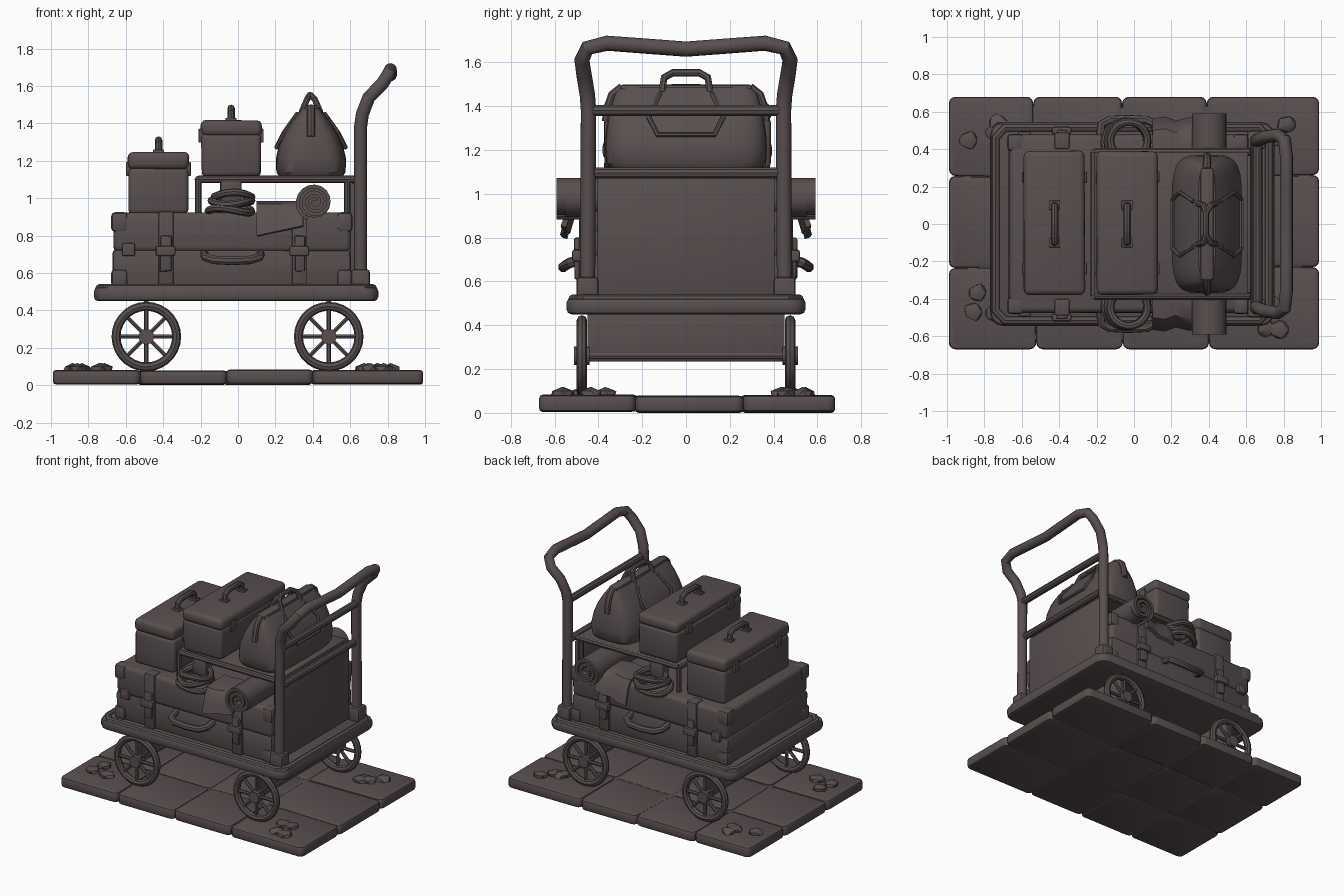
import bpy, bmesh, math, random
from mathutils import Vector, Matrix

if "Cube" in bpy.data.objects:
    bpy.data.objects.remove(bpy.data.objects["Cube"])

random.seed(4)
mat = bpy.data.materials.new("dark brown")
mat.diffuse_color = (0.10, 0.078, 0.078, 1)
mat.use_nodes = True
mat.node_tree.nodes["Principled BSDF"].inputs["Base Color"].default_value = mat.diffuse_color


def finish(name, bm):
    bmesh.ops.recalc_face_normals(bm, faces=bm.faces)
    me = bpy.data.meshes.new(name)
    bm.to_mesh(me)
    bm.free()
    ob = bpy.data.objects.new(name, me)
    bpy.context.collection.objects.link(ob)
    me.materials.append(mat)
    return ob


def box(name, x, y, z, bev=0.01, seg=2, wobble=0.0):
    """Rounded box from (min, max) ranges."""
    bm = bmesh.new()
    bmesh.ops.create_cube(bm, size=1)
    for v in bm.verts:
        v.co = Vector([(r[0] + r[1]) / 2 + c * (r[1] - r[0]) + random.uniform(-wobble, wobble)
                       for r, c in zip((x, y, z), v.co)])
    bmesh.ops.bevel(bm, geom=bm.edges[:], offset=bev, segments=seg, profile=0.5, affect='EDGES')
    return finish(name, bm)


def prism(name, pts, z0, z1, bev, corner=0.0):
    """Extruded outline with rounded upright corners and rims."""
    bm = bmesh.new()
    f = bm.faces.new([bm.verts.new((p[0], p[1], z0)) for p in pts])
    ext = bmesh.ops.extrude_face_region(bm, geom=[f])
    for v in ext['geom']:
        if isinstance(v, bmesh.types.BMVert):
            v.co.z = z1
    if corner:
        up = [e for e in bm.edges if abs(e.verts[0].co.z - e.verts[1].co.z) > 1e-4]
        bmesh.ops.bevel(bm, geom=up, offset=corner, segments=3, profile=0.5, affect='EDGES')
    rim = [e for e in bm.edges if abs(e.verts[0].co.z - e.verts[1].co.z) < 1e-4]
    bmesh.ops.bevel(bm, geom=rim, offset=bev, segments=2, profile=0.5, affect='EDGES')
    return finish(name, bm)


def tube(name, pts, r, sides=10, closed=False):
    """Round tube along a path."""
    cu = bpy.data.curves.new(name, 'CURVE')
    cu.dimensions = '3D'
    cu.bevel_depth = r
    cu.bevel_resolution = max(0, sides // 2 - 2)
    cu.use_fill_caps = True
    sp = cu.splines.new('POLY')
    sp.points.add(len(pts) - 1)
    for p, c in zip(sp.points, pts):
        p.co = (*c, 1)
    sp.use_cyclic_u = closed
    cu.materials.append(mat)
    ob = bpy.data.objects.new(name, cu)
    bpy.context.collection.objects.link(ob)
    bpy.ops.object.select_all(action='DESELECT')
    ob.select_set(True)
    bpy.context.view_layer.objects.active = ob
    bpy.ops.object.convert(target='MESH')


def ring(name, c, r, minor, axis, n=24, sides=8):
    pts = []
    for i in range(n):
        a = math.tau * i / n
        u, v = r * math.cos(a), r * math.sin(a)
        pts.append((c[0] + u, c[1], c[2] + v) if axis == 'y' else (c[0] + u, c[1] + v, c[2] + 0.012 * math.sin(a * 2 + c[2] * 60)))
    tube(name, pts, minor, sides, True)


# Stone base: 4 x 3 slabs with uneven seams
xs, ys = (-0.99, -0.53, -0.07, 0.39, 0.99), (-0.67, -0.225, 0.26, 0.68)
grid = {}
for i, x in enumerate(xs):
    for j, y in enumerate(ys):
        inner = 0.015
        grid[i, j] = (x + random.uniform(-inner, inner) * (0 < i < 4), y + random.uniform(-inner, inner) * (0 < j < 3))
for i in range(4):
    for j in range(3):
        q = [grid[i, j], grid[i + 1, j], grid[i + 1, j + 1], grid[i, j + 1]]
        lift = random.uniform(0, 0.01)
        prism("stone_slab", q, lift, 0.075 + lift, 0.016, 0.035)
box("slab_core", (-0.94, 0.94), (-0.62, 0.63), (0.008, 0.07), 0.005)

# Pebbles in the four corners
for cx, cy in ((-0.8, 0.48), (-0.8, -0.42), (0.78, 0.5), (0.76, -0.5)):
    for k in range(4):
        bm = bmesh.new()
        bmesh.ops.create_icosphere(bm, subdivisions=1, radius=0.055)
        px, py = cx + random.uniform(-0.09, 0.09), cy + random.uniform(-0.07, 0.07)
        for v in bm.verts:
            v.co = Vector((v.co.x * random.uniform(.8, 1.2) + px, v.co.y * random.uniform(.8, 1.1) + py, v.co.z * 0.65 + 0.083))
        finish("pebble", bm)

# Wheels with spokes, hubs, axle plates
for cx in (-0.49, 0.485):
    for s in (-1, 1):
        c = Vector((cx, s * 0.475, 0.26))
        ring("wheel_rim", c, 0.162, 0.024, 'y', 28)
        for k in range(8):
            a = math.tau * k / 8
            d = Vector((math.cos(a), 0, math.sin(a)))
            tube("wheel_spoke", [c + d * 0.03, c + d * 0.155], 0.012, 6)
        tube("wheel_hub", [c - Vector((0, 0.035, 0)), c + Vector((0, 0.035, 0))], 0.042, 12)
    tube("axle", [(cx, -0.46, 0.26), (cx, 0.46, 0.26)], 0.018, 8)
    box("axle_plate", (cx - 0.012, cx + 0.012), (-0.45, 0.45), (0.235, 0.47), 0.004)

# Cart platform and raised rim
prism("platform", [(-0.77, -0.545), (0.75, -0.545), (0.75, 0.545), (-0.77, 0.545)], 0.45, 0.525, 0.022, 0.07)
tube("platform_rim", [(-0.74, -0.46, .515), (-0.69, -0.515, .515), (0.67, -0.515, .515), (0.72, -0.46, .515),
                      (0.72, 0.46, .515), (0.67, 0.515, .515), (-0.69, 0.515, .515), (-0.74, 0.46, .515)], 0.026, 8, True)

# Push handle, cross bars, sockets
half = [(.655, .45, .52), (.655, .445, 1.38), (.665, .45, 1.45), (.70, .465, 1.54), (.77, .475, 1.61),
        (.805, .45, 1.665), (.815, .36, 1.687), (.815, .2, 1.675)]
tube("push_handle", [(x, -y, z) for x, y, z in half] + [(.815, 0, 1.66)] + half[::-1], 0.035, 12)
tube("upper_crossbar", [(0.66, -0.45, 1.38), (0.66, 0.45, 1.38)], 0.026)
tube("lower_crossbar", [(0.65, -0.45, 1.095), (0.65, 0.45, 1.095)], 0.026)
for s in (-1, 1):
    box("handle_socket", (0.605, 0.705), (s * 0.45 - 0.05, s * 0.45 + 0.05), (0.51, 0.62), 0.015)
box("back_panel", (0.60, 0.625), (-0.405, 0.405), (0.53, 1.08), 0.006)

# Large trunk: body, lid, corner caps, straps, buckles, handles
box("trunk_body", (-0.67, 0.605), (-0.47, 0.47), (0.52, 0.725), 0.02, 2, 0.004)
box("trunk_lid", (-0.665, 0.605), (-0.475, 0.475), (0.715, 0.92), 0.03, 3, 0.004)
for s in (-1, 1):
    def yr(a, b):
        return tuple(sorted((s * a, s * b)))
    for cx in (-0.385, 0.33):
        box("trunk_strap", (cx - 0.04, cx + 0.04), yr(0.4, 0.488), (0.53, 0.928), 0.008)
        box("strap_loose_end", (cx - 0.03, cx + 0.03), yr(0.48, 0.505), (0.61, 0.80), 0.008, 2, 0.006)
        box("strap_buckle", (cx - 0.055, cx + 0.05), yr(0.48, 0.52), (0.69, 0.745), 0.01)
    for x0, x1 in ((-0.678, -0.59), (0.53, 0.612)):
        for z0, z1 in ((0.525, 0.62), (0.82, 0.925)):
            box("trunk_corner", (x0, x1), yr(0.39, 0.482), (z0, z1), 0.02)
    box("trunk_clasp", (-0.62, -0.55), yr(0.46, 0.495), (0.69, 0.76), 0.01)
    tube("trunk_handle", [(-.18, s * .46, .70), (-.175, s * .53, .685), (-.13, s * .555, .67), (-.03, s * .56, .665),
                          (.07, s * .555, .67), (.115, s * .53, .685), (.12, s * .46, .70)], 0.024, 8)
    # Loose rope rings
    for k in range(3):
        ring("rope_ring", (-0.035 + 0.008 * (k - 1), s * (0.435 + 0.006 * k), 0.935 + 0.042 * k), 0.115 - 0.008 * k, 0.021, 'z', 24, 8)
    box("rope_hanger", (-0.095, 0.02), yr(0.33, 0.40), (0.98, 1.10), 0.012)
    # Blanket flap draped over the trunk edge
    bm = bmesh.new()
    path = [(0.30, 0.985, 0), (0.42, 0.985, 0), (0.50, 0.97, 0), (0.535, 0.92, .01), (0.55, 0.86, .02), (0.565, 0.80, .03)]
    rows = []
    for y, z, sh in path:
        rows.append([bm.verts.new((0.10 + 0.062 * k, s * (y + 0.012 * math.sin(k * 2.2)), z + sh * 0.45 * k)) for k in range(5)])
    for a, b in zip(rows, rows[1:]):
        for k in range(4):
            bm.faces.new((a[k], a[k + 1], b[k + 1], b[k]))
    bmesh.ops.recalc_face_normals(bm, faces=bm.faces)
    bmesh.ops.solidify(bm, geom=bm.faces[:], thickness=0.025)
    finish("blanket_flap", bm)

# Rolled blanket: spiral section run across the cart
bm = bmesh.new()
spiral = []
for k in range(43):
    t = k / 42
    a, r = t * math.tau * 2.6 + 0.5, 0.022 + 0.085 * t
    spiral.append((0.41 + r * math.cos(a), 0.98 + r * math.sin(a)))
ends = [[bm.verts.new((x, y, z)) for x, z in spiral] for y in (-0.59, 0.59)]
for k in range(42):
    bm.faces.new((ends[0][k], ends[0][k + 1], ends[1][k + 1], ends[1][k]))
bmesh.ops.recalc_face_normals(bm, faces=bm.faces)
bmesh.ops.solidify(bm, geom=bm.faces[:], thickness=0.02)
finish("blanket_roll", bm)
tube("blanket_core", [(0.41, -0.55, 0.98), (0.41, 0.55, 0.98)], 0.085, 16)

# Raised shelf with frame and legs
box("shelf_board", (-0.22, 0.61), (-0.375, 0.385), (1.085, 1.118), 0.006)
for s in (-1, 1):
    tube("shelf_rail", [(-0.21, s * 0.385, 1.10), (0.62, s * 0.385, 1.10)], 0.02, 8)
    for x in (-0.212, 0.585):
        tube("shelf_leg", [(x, s * 0.385, 0.9), (x, s * 0.385, 1.10)], 0.017, 8)
tube("shelf_end_rail", [(-0.212, -0.385, 1.10), (-0.212, 0.385, 1.10)], 0.02, 8)

# Two small suitcases: bottom, lid, handle, latches, corners
for cx, z0, z1 in ((-0.425, 0.915, 1.245), (-0.037, 1.115, 1.415)):
    seam = z0 + (z1 - z0) * 0.74
    box("suitcase_body", (cx - 0.158, cx + 0.158), (-0.375, 0.385), (z0, seam + 0.005), 0.025, 3, 0.004)
    box("suitcase_lid", (cx - 0.163, cx + 0.163), (-0.38, 0.39), (seam - 0.005, z1), 0.03, 3, 0.004)
    tube("suitcase_handle", [(cx, -.10, z1 - .01), (cx, -.095, z1 + .045), (cx, -.06, z1 + .066), (cx, .06, z1 + .066),
                             (cx, .095, z1 + .045), (cx, .10, z1 - .01)], 0.02, 8)
    for s in (-1, 1):
        box("handle_mount", (cx - 0.03, cx + 0.03), (s * 0.1 - 0.025, s * 0.1 + 0.025), (z1 - 0.01, z1 + 0.015), 0.006)
        for y in (-0.24, 0.25):
            box("suitcase_latch", (cx + s * 0.16 - 0.014, cx + s * 0.16 + 0.014), (y - 0.03, y + 0.03), (seam - 0.04, seam + 0.035), 0.006)

# Soft travel bag lofted from rounded sections
bm = bmesh.new()
secs = [(1.115, .17, .345), (1.14, .185, .365), (1.21, .188, .37), (1.28, .172, .365), (1.35, .142, .355),
        (1.41, .105, .34), (1.455, .07, .325), (1.485, .045, .30)]
loops = []
for z, hx, hy in secs:
    loop = []
    for k in range(28):
        a = math.tau * k / 28
        c, sn = math.cos(a), math.sin(a)
        loop.append(bm.verts.new((0.39 + hx * math.copysign(abs(c) ** 0.5, c), hy * math.copysign(abs(sn) ** 0.4, sn), z)))
    loops.append(loop)
for a, b in zip(loops, loops[1:]):
    for k in range(28):
        bm.faces.new((a[k], a[(k + 1) % 28], b[(k + 1) % 28], b[k]))
bm.faces.new(loops[0][::-1])
bm.faces.new(loops[-1])
finish("travel_bag", bm)
box("bag_frame", (0.355, 0.425), (-0.30, 0.30), (1.465, 1.498), 0.012)
for s in (-1, 1):
    tube("bag_seam_band", [(0.39, s * .29, 1.485), (0.39, s * .335, 1.45), (0.39, s * .355, 1.39), (0.39, s * .362, 1.33)], 0.022, 8)
    tube("bag_handle", [(.39 + s * .05, -.11, 1.46), (.39 + s * .02, -.10, 1.53), (.385, -.06, 1.552), (.385, .06, 1.552),
                        (.39 + s * .02, .10, 1.53), (.39 + s * .05, .11, 1.46)], 0.017, 8)
    tube("bag_side_strap", [(.39 + s * .07, -.12, 1.455), (.39 + s * .145, -.17, 1.35), (.39 + s * .185, -.13, 1.27),
                            (.39 + s * .185, .13, 1.27), (.39 + s * .145, .17, 1.35), (.39 + s * .07, .12, 1.455)], 0.012, 6)

# Smooth shading with sharp edges kept
bpy.ops.object.select_all(action='SELECT')
bpy.context.view_layer.objects.active = bpy.data.objects["platform"]
bpy.ops.object.shade_smooth_by_angle(angle=math.radians(35))
